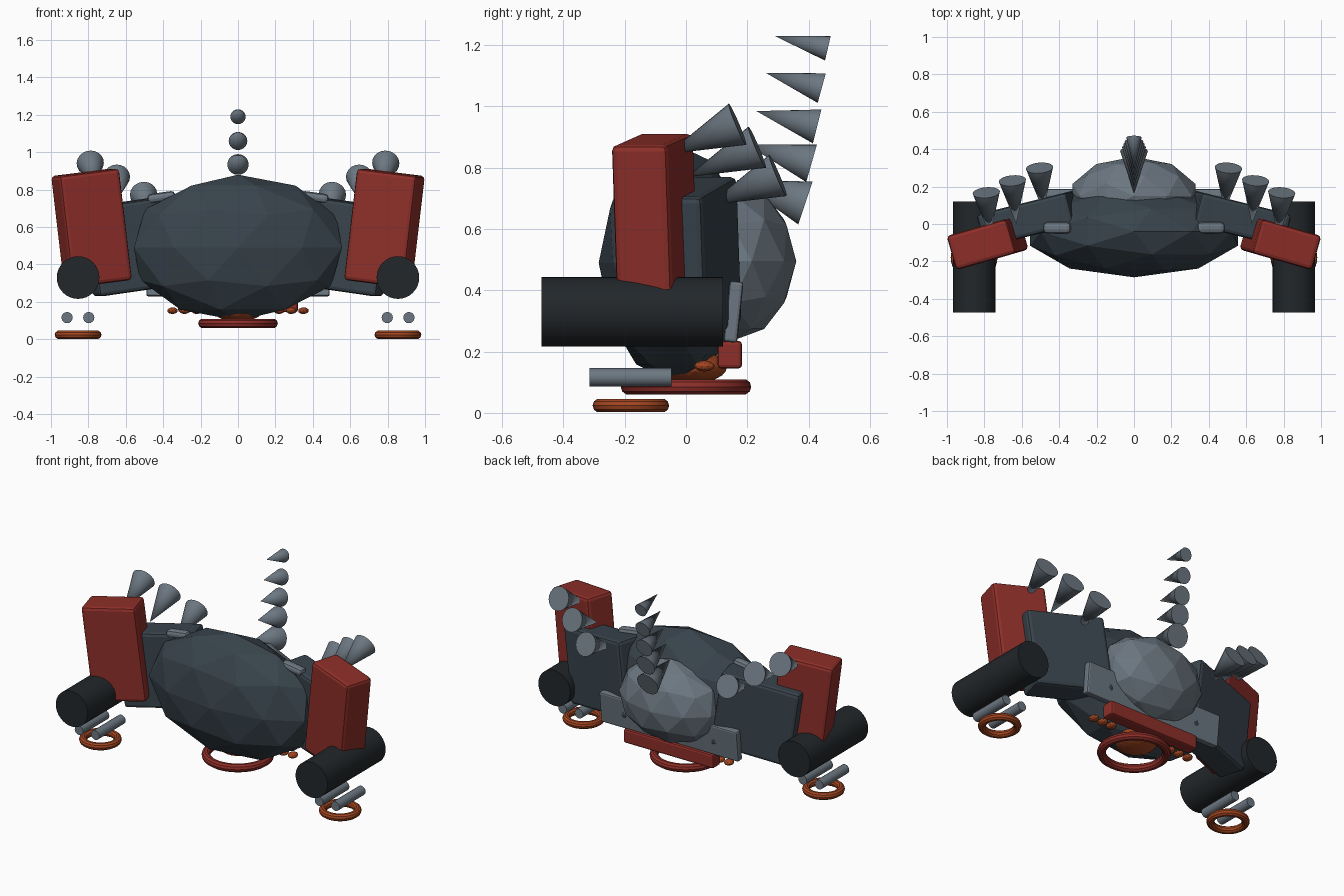
import bpy
from math import radians, sin, cos
from mathutils import Vector

if "Cube" in bpy.data.objects:
    bpy.data.objects.remove(bpy.data.objects["Cube"])


def material(name, rgb):
    m = bpy.data.materials.new(name)
    m.diffuse_color = (*rgb, 1)
    m.use_nodes = True
    m.node_tree.nodes["Principled BSDF"].inputs["Base Color"].default_value = m.diffuse_color
    return m


DARK = material("dark_armour", (0.04, 0.057, 0.072))
BLACK = material("black_metal", (0.016, 0.02, 0.023))
RED = material("red_armour", (0.27, 0.028, 0.022))
ORANGE = material("orange_glow", (0.36, 0.06, 0.015))
STEEL = material("steel", (0.15, 0.185, 0.22))


def finish(name, mat, smooth=False):
    o = bpy.context.object
    o.name = name
    o.data.materials.append(mat)
    if smooth:
        bpy.ops.object.shade_smooth_by_angle(angle=radians(35))
    return o


def blob(name, loc, radii, mat, sub=2):
    bpy.ops.mesh.primitive_ico_sphere_add(subdivisions=sub, radius=1, location=loc)
    bpy.context.object.scale = radii
    return finish(name, mat)


def box(name, loc, size, mat, rot=(0, 0, 0), bevel=0.02):
    bpy.ops.mesh.primitive_cube_add(size=1, location=loc, rotation=[radians(a) for a in rot])
    o = bpy.context.object
    o.scale = size
    bpy.ops.object.transform_apply(location=False, rotation=False, scale=True)
    b = o.modifiers.new("bevel", 'BEVEL')
    b.width, b.segments = bevel, 2
    return finish(name, mat)


def cone(name, base, tip, r, mat, r_tip=0.0, sides=20):
    base, tip = Vector(base), Vector(tip)
    d = tip - base
    bpy.ops.mesh.primitive_cone_add(vertices=sides, radius1=r, radius2=r_tip, depth=d.length,
                                    location=(base + tip) / 2,
                                    rotation=d.to_track_quat('Z', 'Y').to_euler())
    return finish(name, mat, True)


def ring(name, loc, outer, minor, mat):
    bpy.ops.mesh.primitive_torus_add(location=loc, major_radius=outer - minor, minor_radius=minor,
                                     major_segments=32, minor_segments=10)
    return finish(name, mat, True)


# torso and back shell
blob("torso", (0, -0.04, 0.49), (0.585, 0.245, 0.39), DARK)
blob("back_shell", (0, 0.15, 0.495), (0.345, 0.21, 0.26), STEEL)

# lower back plates
box("back_plate", (0, 0.155, 0.33), (0.98, 0.045, 0.2), STEEL, (-6, 0, 0), 0.01)
box("hip_bar", (0, 0.143, 0.19), (0.64, 0.08, 0.09), RED, bevel=0.012)

# waist core and base ring
blob("waist_core", (0, 0.01, 0.15), (0.13, 0.125, 0.055), ORANGE, 3)
ring("base_ring", (0, 0, 0.085), 0.213, 0.026, RED)

# spine spikes, from top to bottom: base y, base z, tip y, tip z, radius
for y, z, ty, tz, r in ((0.463, 1.19, 0.29, 1.23, 0.041), (0.443, 1.06, 0.26, 1.11, 0.05),
                        (0.428, 0.935, 0.23, 0.985, 0.057), (0.41, 0.815, 0.2, 0.875, 0.064),
                        (0.39, 0.685, 0.165, 0.76, 0.074)):
    cone("spine_spike", (0, y, z), (0, ty, tz), r, STEEL)

for s in (-1, 1):
    # shoulder wing and red guard
    box("shoulder_wing", (0.55 * s, 0.03, 0.5), (0.5, 0.18, 0.48), DARK, (0, 8 * s, -14 * s))
    box("shoulder_guard", (0.783 * s, -0.1, 0.595), (0.335, 0.19, 0.6), RED, (0, 7 * s, -16 * s))
    box("shoulder_clip", (0.41 * s, -0.02, 0.76), (0.15, 0.06, 0.05), STEEL, (0, 8 * s, 0), 0.02)
    # exhaust spikes on the shoulder
    for x, y, z in ((0.79, 0.168, 0.942), (0.65, 0.232, 0.867), (0.505, 0.3, 0.775)):
        a = radians(23)
        cone("shoulder_spike", (x * s, y, z),
             ((x - 0.02) * s, y - 0.25 * cos(a), z - 0.25 * sin(a)), 0.073, STEEL)
    # cannon with twin rods and ring
    cone("cannon", (0.855 * s, 0.12, 0.33), (0.855 * s, -0.472, 0.33), 0.114, BLACK, 0.114, 32)
    for x in (0.798, 0.914):
        cone("rod", (x * s, -0.048, 0.116), (x * s, -0.315, 0.116), 0.03, STEEL, 0.03, 16)
    ring("foot_ring", (0.855 * s, -0.18, 0.024), 0.125, 0.023, ORANGE)
    # waist beads
    for x in (0.22, 0.285, 0.35):
        blob("waist_bead", (x * s, 0.06, 0.153), (0.029, 0.034, 0.018), ORANGE)
